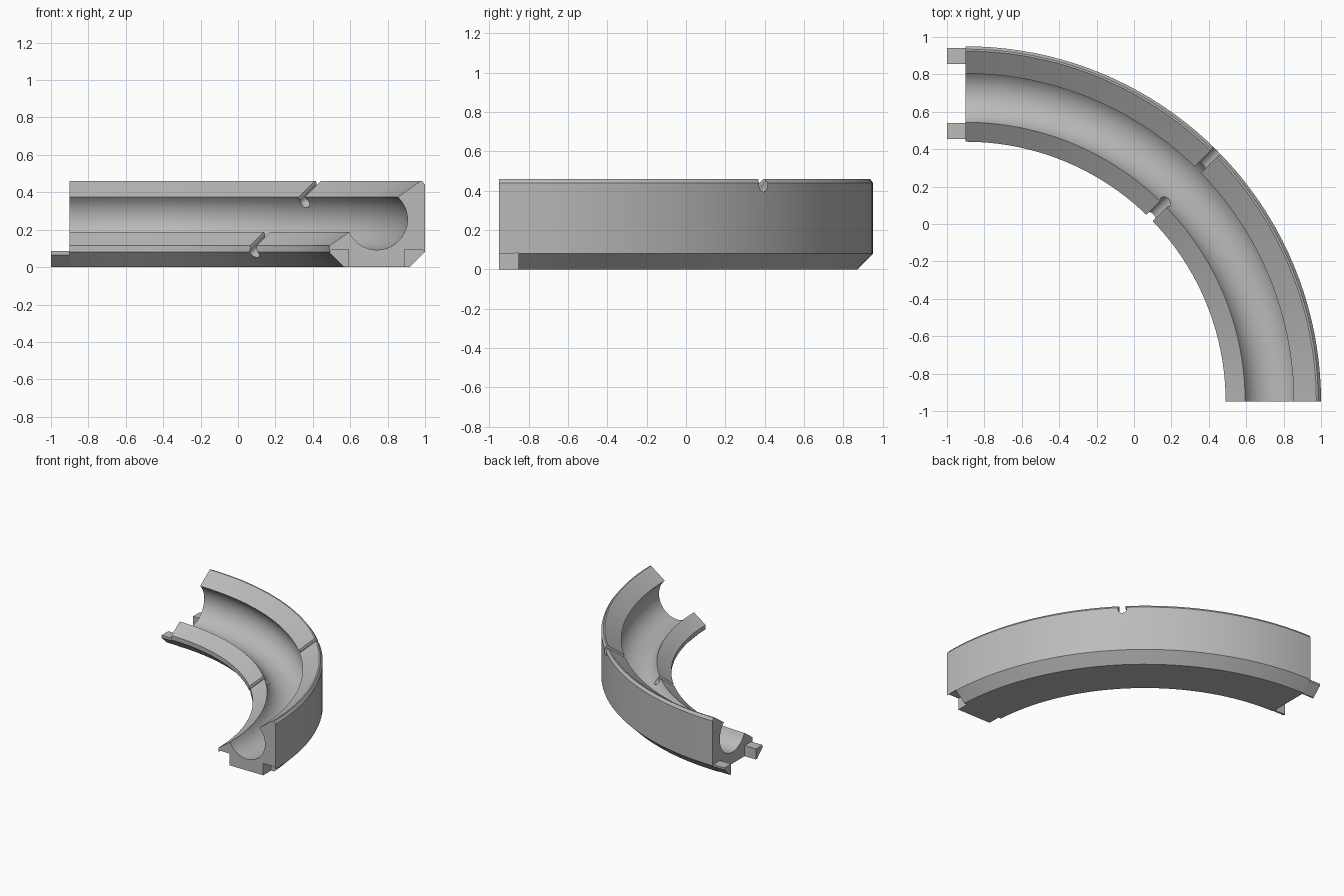
import bpy, bmesh
from math import cos, sin, pi, radians, atan2
from mathutils import Vector

if "Cube" in bpy.data.objects:
    bpy.data.objects.remove(bpy.data.objects["Cube"], do_unlink=True)

CX, CY = -0.9, -0.95      # centre of the quarter bend
SEGMENTS = 40

grey = bpy.data.materials.new("plain_grey")
grey.use_nodes = True
grey.diffuse_color = (0.5, 0.5, 0.5, 1)
grey.node_tree.nodes["Principled BSDF"].inputs["Base Color"].default_value = (0.5, 0.5, 0.5, 1)


def loft(name, rings):
    """Skin a list of matching closed rings and cap both ends."""
    bm = bmesh.new()
    loops = [[bm.verts.new(p) for p in ring] for ring in rings]
    n = len(loops[0])
    for a, b in zip(loops, loops[1:]):
        for i in range(n):
            j = (i + 1) % n
            bm.faces.new((a[i], a[j], b[j], b[i]))
    bm.faces.new(loops[0])
    bm.faces.new(loops[-1])
    bmesh.ops.recalc_face_normals(bm, faces=bm.faces)
    mesh = bpy.data.meshes.new(name)
    bm.to_mesh(mesh)
    bm.free()
    mesh.materials.append(grey)
    obj = bpy.data.objects.new(name, mesh)
    bpy.context.collection.objects.link(obj)
    return obj


def carve(target, cutter):
    """Subtract the cutter from the target, then remove the cutter."""
    cutter.hide_render = True
    mod = target.modifiers.new("carve", 'BOOLEAN')
    mod.operation = 'DIFFERENCE'
    mod.solver = 'EXACT'
    mod.object = cutter
    bpy.context.view_layer.update()
    depsgraph = bpy.context.evaluated_depsgraph_get()
    result = bpy.data.meshes.new_from_object(target.evaluated_get(depsgraph))
    target.modifiers.remove(mod)
    target.data = result
    bpy.data.objects.remove(cutter, do_unlink=True)


# Curved track: slanted block with a round channel, given as (radius, height)
groove_r, groove_z, groove_size = 1.643, 0.255, 0.163
start, end = radians(-156 - 48), radians(47)
channel = [(groove_r + groove_size * cos(a), groove_z + groove_size * sin(a))
           for a in (start + 48 * pi / 180 + (end - start - 48 * pi / 180) * i / 24
                     for i in range(25))]
profile = [(1.47, 0), (1.39, 0.08), (1.39, 0.115)] + channel + [
    (1.875, 0.46), (1.885, 0.46), (1.9, 0.44), (1.9, 0.08), (1.82, 0)]
angles = [pi / 2 * i / SEGMENTS for i in range(SEGMENTS + 1)]
track = loft("curved_track", [[(CX + r * cos(a), CY + r * sin(a), z) for r, z in profile]
                              for a in angles])

# Sockets under the front end
outer_socket = [(1.79, -0.05), (1.79, 0.095), (1.885, 0.095), (1.905, 0.075), (1.95, -0.05)]
inner_socket = [(1.49, -0.05), (1.49, 0.095), (1.405, 0.095), (1.385, 0.075), (1.34, -0.05)]
for section in (outer_socket, inner_socket):
    carve(track, loft("socket_cutter", [[(CX + r, y, z) for r, z in section]
                                        for y in (CY - 0.05, CY + 0.1)]))

# Keyhole slots across both lips, running up the slope at mid-bend
slope = atan2(0.46 - 0.115, 1.875 - 1.39)
along = Vector((cos(slope) * cos(pi / 4), cos(slope) * sin(pi / 4), sin(slope)))
side = Vector((-sin(pi / 4), cos(pi / 4), 0))
up = along.cross(side)


def slot_cutter(r, z, half_length):
    middle = Vector((CX + r * cos(pi / 4), CY + r * sin(pi / 4), z)) - up * 0.038
    ring = [(0.024, 0.12), (-0.024, 0.12)]
    ring += [(0.032 * cos(a), 0.032 * sin(a))
             for a in (radians(138 + 264 * i / 14) for i in range(15))]
    return loft("slot_cutter", [[middle + along * d + side * u + up * v for u, v in ring]
                                for d in (-half_length, half_length)])


carve(track, slot_cutter(1.44, 0.153, 0.14))
carve(track, slot_cutter(1.83, 0.43, 0.16))

track.data.shade_smooth()
track.data.set_sharp_from_angle(angle=radians(25))

# Tabs on the far end that plug into the next piece
tabs = {
    "outer_tab": [(1.805, 0), (1.815, 0), (1.89, 0.07), (1.89, 0.085), (1.805, 0.085)],
    "inner_tab": [(1.49, 0), (1.475, 0), (1.405, 0.065), (1.405, 0.085), (1.49, 0.085)],
}
for name, section in tabs.items():
    loft(name, [[(x, CY + r, z) for r, z in section] for x in (-1, CX + 0.02)])
